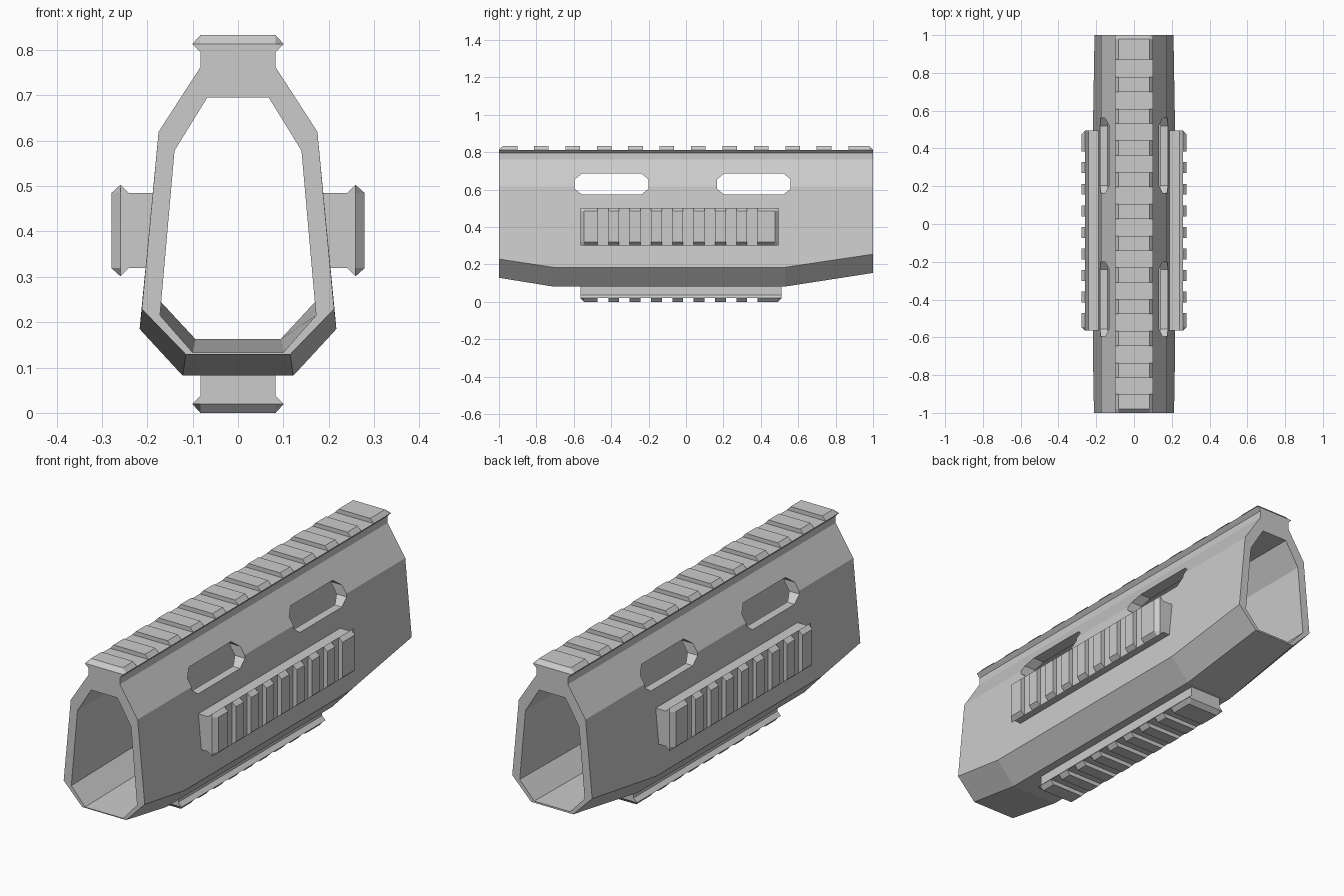
import bpy, bmesh
from mathutils import Matrix
from math import pi

if "Cube" in bpy.data.objects:
    bpy.data.objects.remove(bpy.data.objects["Cube"])


def loft(name, stations, matrix=None):
    """Skin (y, [(x, z), ...]) sections into a closed mesh."""
    bm = bmesh.new()
    rings = [[bm.verts.new((x, y, z)) for x, z in sec] for y, sec in stations]
    n = len(rings[0])
    for a, b in zip(rings, rings[1:]):
        for i in range(n):
            j = (i + 1) % n
            bm.faces.new((a[i], a[j], b[j], b[i]))
    bm.faces.new(rings[0])
    bm.faces.new(rings[-1])
    bmesh.ops.remove_doubles(bm, verts=bm.verts, dist=1e-5)
    bmesh.ops.dissolve_degenerate(bm, edges=bm.edges, dist=1e-5)
    bmesh.ops.recalc_face_normals(bm, faces=bm.faces)
    if matrix:
        bm.transform(matrix)
    mesh = bpy.data.meshes.new(name)
    bm.to_mesh(mesh)
    bm.free()
    obj = bpy.data.objects.new(name, mesh)
    bpy.context.collection.objects.link(obj)
    return obj


def mirrored(half):
    return half + [(-x, z) for x, z in reversed(half)]


def cut(obj, cutter):
    mod = obj.modifiers.new("cut", 'BOOLEAN')
    mod.operation = 'DIFFERENCE'
    mod.solver = 'EXACT'
    mod.object = cutter
    bpy.context.view_layer.objects.active = obj
    bpy.ops.object.modifier_apply(modifier=mod.name)
    bpy.data.objects.remove(cutter, do_unlink=True)


# Shell: tapered underside at both ends
def outer(side, bottom):
    return mirrored([(0.083, 0.762), (0.175, 0.62), side, bottom])


def inner(side, bottom):
    return mirrored([(0.068, 0.695), (0.14, 0.578), side, bottom])


front = outer((0.212, 0.229), (0.115, 0.129))
middle = outer((0.217, 0.185), (0.122, 0.082))
back = outer((0.209, 0.255), (0.11, 0.155))
shell = loft("handguard_shell", [(-1, front), (-0.71, middle), (0.53, middle), (1, back)])

# Hollow bore
cut(shell, loft("bore_cutter", [
    (-1.01, inner((0.172, 0.215), (0.1, 0.133))),
    (1.01, inner((0.17, 0.245), (0.094, 0.163)))]))

# Vent slots through both walls
for y0, y1 in ((-0.595, -0.2), (0.165, 0.56)):
    tall = [(-0.5, 0.605), (0.5, 0.605), (0.5, 0.655), (-0.5, 0.655)]
    full = [(-0.5, 0.573), (0.5, 0.573), (0.5, 0.687), (-0.5, 0.687)]
    cut(shell, loft("slot_cutter", [(y0, tall), (y0 + 0.04, full),
                                    (y1 - 0.04, full), (y1, tall)]))


# Toothed rails: local z = 0 is the tooth top
def rail(name, y0, y1, teeth, depth, matrix):
    def section(top):
        return mirrored([(0.083, top), (0.101, -0.02), (0.083, -0.038), (0.083, -depth)])
    low, high = section(-0.02), section(0)
    stations = [(y0, low), (y0 + 0.02, high)]
    for i, (a, b) in enumerate(teeth):
        if i > 0:
            stations += [(a, low), (a, high)]
        if i < len(teeth) - 1:
            stations += [(b, high), (b, low)]
    stations += [(y1 - 0.02, high), (y1, low)]
    return loft(name, stations, matrix)


def tooth_row(y0, first_end, start, pitch, width, count, last_start, y1):
    mids = [(start + pitch * k, start + pitch * k + width) for k in range(count)]
    return [(y0, first_end)] + mids + [(last_start, y1)]


rail("top_rail", -1, 1,
     tooth_row(-1, -0.9, -0.813, 0.168, 0.078, 10, 0.87, 1),
     0.071, Matrix.Translation((0, 0, 0.833)))

short = (-0.565, -0.472, -0.415, 0.114, 0.058, 7, 0.383)
rail("bottom_rail", -0.565, 0.51, tooth_row(*short, 0.51), 0.095,
     Matrix.Rotation(pi, 4, 'Y'))
for name, s in (("right_rail", 1), ("left_rail", -1)):
    rail(name, -0.565, 0.495, tooth_row(*short, 0.495), 0.1,
         Matrix.Translation((s * 0.279, 0, 0.402)) @ Matrix.Rotation(s * pi / 2, 4, 'Y'))
